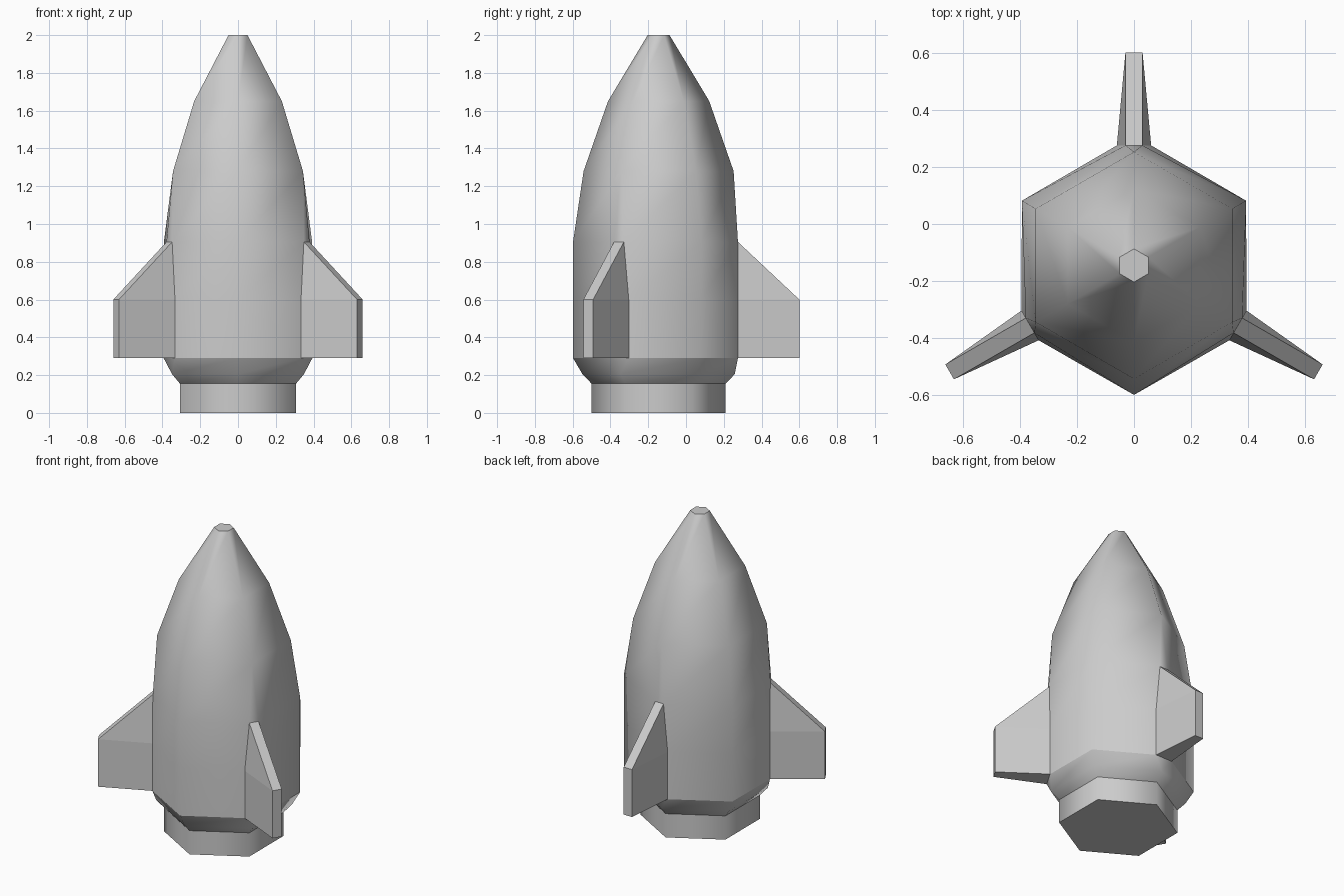
import bpy, bmesh
from math import sin, cos, pi
from mathutils import Vector

if "Cube" in bpy.data.objects:
    bpy.data.objects.remove(bpy.data.objects["Cube"])

CY = -0.145          # hull axis in y
FIN_R = 0.42         # radius where the fins meet the hull


def polar(angle, r, side, z):
    d = Vector((cos(angle), sin(angle), 0))
    t = Vector((-sin(angle), cos(angle), 0))
    return Vector((0, CY, z)) + d * r + t * side


def finish(name, bm):
    bmesh.ops.remove_doubles(bm, verts=bm.verts, dist=1e-5)
    bmesh.ops.recalc_face_normals(bm, faces=bm.faces)
    me = bpy.data.meshes.new(name)
    bm.to_mesh(me)
    bm.free()
    ob = bpy.data.objects.new(name, me)
    bpy.context.collection.objects.link(ob)
    return ob


def ring(bm, z, r, w):
    # hexagon whose three fin corners are cut to half-width w (0 = whole corner)
    pts = []
    for k in range(3):
        a = pi / 2 + k * 2 * pi / 3
        rr = FIN_R if w else r
        pts += [polar(a, rr, -w, z), polar(a, rr, w, z), polar(a + pi / 3, r, 0, z)]
    return [bm.verts.new(p) for p in pts]


# hull: height, corner radius, half-width of the fin root
profile = [(0, .355, 0), (.155, .355, 0), (.205, .403, 0), (.29, .453, .06),
           (.6, .453, .06), (.905, .453, .03), (1.28, .397, 0), (1.65, .268, 0), (2, .058, 0)]
bm = bmesh.new()
rings = [ring(bm, *p) for p in profile]
for i in range(len(rings) - 1):
    lo, hi = rings[i], rings[i + 1]
    for j in range(9):
        if j % 3 == 0 and (i in (3, 4) or not (profile[i][2] or profile[i + 1][2])):
            continue     # open under a fin, or collapsed corner
        k = (j + 1) % 9
        bm.faces.new((lo[j], lo[k], hi[k], hi[j]))
for r, z in ((rings[0], 0), (rings[-1], 2)):
    bm.faces.new([v for j, v in enumerate(r) if j % 3])
bmesh.ops.remove_doubles(bm, verts=bm.verts, dist=1e-5)
for f in bm.faces:
    f.smooth = True
for e in bm.edges:       # crisp horizontal rims
    z0, z1 = (v.co.z for v in e.verts)
    if abs(z0 - z1) < 1e-4 and any(abs(z0 - s) < 1e-3 for s in (0, .155, .29, 2)):
        e.smooth = False
finish("hull", bm)

# three tapered fins with sloped leading edges
for n, k in (("back_fin", 0), ("left_fin", 1), ("right_fin", 2)):
    a = pi / 2 + k * 2 * pi / 3
    bm = bmesh.new()
    outline = [(FIN_R, .06, .29), (FIN_R, .06, .6), (FIN_R, .03, .905),
               (.745, .03, .6), (.745, .03, .29)]
    L, R = ([bm.verts.new(polar(a, r, s * w, z)) for r, w, z in outline] for s in (1, -1))
    for side in (L, R):
        bm.faces.new((side[0], side[1], side[3], side[4]))
        bm.faces.new((side[1], side[2], side[3]))
    for i, j in ((2, 3), (3, 4), (4, 0)):
        bm.faces.new((L[i], L[j], R[j], R[i]))
    finish(n, bm)
